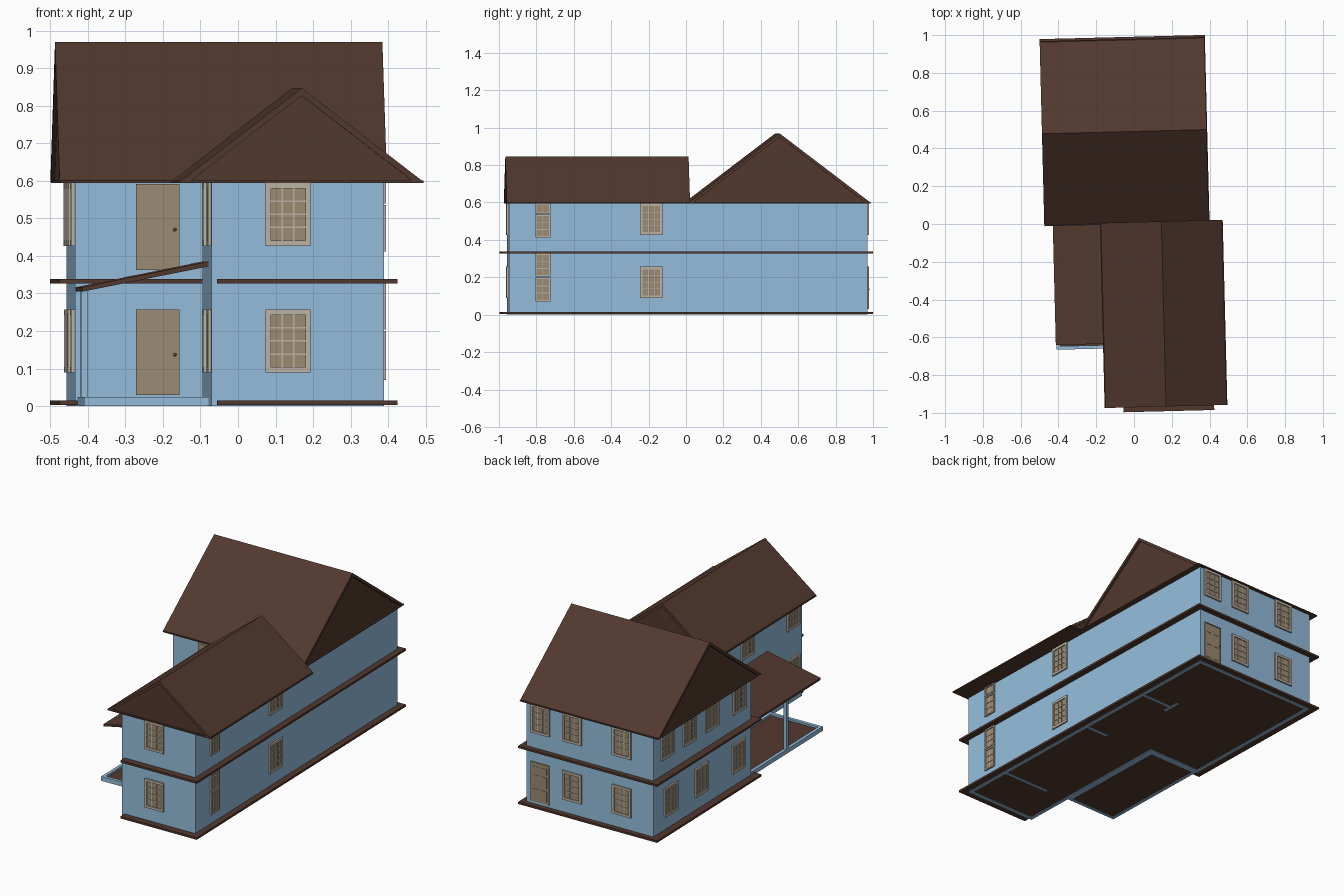
import bpy, bmesh, math
from mathutils import Matrix, Vector

if "Cube" in bpy.data.objects:
    bpy.data.objects.remove(bpy.data.objects["Cube"])

# The whole house is turned slightly about z
TURN = Matrix.Rotation(math.radians(1.45), 4, 'Z')


def material(name, rgb):
    m = bpy.data.materials.new(name)
    m.diffuse_color = (*rgb, 1)
    m.use_nodes = True
    m.node_tree.nodes["Principled BSDF"].inputs["Base Color"].default_value = m.diffuse_color
    return m


BLUE = material("blue_siding", (0.30, 0.51, 0.72))
BROWN = material("brown_roof", (0.085, 0.040, 0.027))
TAN = material("tan_panel", (0.33, 0.26, 0.17))
TRIM = material("light_trim", (0.51, 0.45, 0.38))


def finish(name, bm, mats, place=Matrix()):
    bmesh.ops.recalc_face_normals(bm, faces=bm.faces)
    me = bpy.data.meshes.new(name)
    bm.to_mesh(me)
    bm.free()
    for m in mats:
        me.materials.append(m)
    ob = bpy.data.objects.new(name, me)
    ob.matrix_world = TURN @ place
    bpy.context.collection.objects.link(ob)
    return ob


def box(bm, x0, x1, y0, y1, z0, z1, mat=0):
    size = Vector((x1 - x0, y1 - y0, z1 - z0))
    mid = Vector(((x0 + x1) / 2, (y0 + y1) / 2, (z0 + z1) / 2))
    geo = bmesh.ops.create_cube(bm, size=1, matrix=Matrix.Translation(mid) @ Matrix.Diagonal((*size, 1)))
    for f in {f for v in geo['verts'] for f in v.link_faces}:
        f.material_index = mat


def prism(bm, points, shift):
    """Extrude a closed 3D outline along shift."""
    face = bm.faces.new([bm.verts.new(p) for p in points])
    ext = bmesh.ops.extrude_face_region(bm, geom=[face], use_keep_orig=True)
    bmesh.ops.translate(bm, vec=shift, verts=[g for g in ext['geom'] if isinstance(g, bmesh.types.BMVert)])


# L-shaped outer walls
outer = [(-.095, -.956), (.365, -.956), (.365, .962), (-.433, .962), (-.433, .035), (-.095, .035)]
T = .02
inner = [(-.095 + T, -.956 + T), (.365 - T, -.956 + T), (.365 - T, .962 - T),
         (-.433 + T, .962 - T), (-.433 + T, .035 + T), (-.095 + T, .035 + T)]
bm = bmesh.new()
rings = [[bm.verts.new((x, y, z)) for x, y in pts]
         for pts, z in ((outer, 0), (outer, .6), (inner, .6), (inner, 0))]
for k in range(4):
    a, b = rings[k], rings[(k + 1) % 4]
    for i in range(6):
        j = (i + 1) % 6
        bm.faces.new((a[i], a[j], b[j], b[i]))
finish("outer_walls", bm, [BLUE])

# Short partitions inside
bm = bmesh.new()
for x0, x1, y0, y1 in ((.20, .35, 0, .015), (.15, .35, .465, .48), (.14, .155, .42, .53), (.05, .35, -.672, -.657)):
    box(bm, x0, x1, y0, y1, 0, .6)
finish("partitions", bm, [BLUE])

# Floor slabs sticking out past the walls
slab = [(-.08, -.995), (.40, -.995), (.40, .991), (-.475, .991), (-.475, 0), (-.08, 0)]
for name, z in (("ground_slab", .003), ("upper_slab", .327)):
    bm = bmesh.new()
    prism(bm, [(x, y, z) for x, y in slab], (0, 0, .012))
    finish(name, bm, [BROWN])


def gable_roof(name, half, length, rise, place):
    """Ridge along local y, centred on local x, eaves at z .597."""
    z, t, inset = .597, .02, .012
    bm = bmesh.new()
    d = t * half / rise
    prism(bm, [(-half, 0, z), (0, 0, z + rise), (half, 0, z),
               (half - d, 0, z), (0, 0, z + rise - t), (-half + d, 0, z)], (0, length, 0))
    prism(bm, [(-half + d * .8, inset, z), (0, inset, z + rise - t * .8), (half - d * .8, inset, z)],
          (0, length - 2 * inset, 0))
    box(bm, -half, half, .002, length - .002, z - .003, z + .004)
    finish(name, bm, [BROWN], place)


gable_roof("front_roof", .325, .98, .250, Matrix.Translation((.145, -.97, 0)))
gable_roof("back_roof", .490, .872, .373, Matrix.Translation((.397, .490, 0)) @ Matrix.Rotation(math.pi / 2, 4, 'Z'))

# Porch: raised rim, floor, post and sloping roof
bm = bmesh.new()
for b in ((-.427, -.409, -.655, .035), (-.427, -.095, -.655, -.637),
          (-.427, -.095, .017, .035), (-.113, -.095, -.655, .035)):
    box(bm, *b, 0, .025)
finish("porch_rim", bm, [BLUE])
bm = bmesh.new()
box(bm, -.42, -.10, -.65, .03, .003, .014)
finish("porch_floor", bm, [BROWN])
bm = bmesh.new()
box(bm, -.427, -.409, -.329, -.311, .02, .315)
finish("porch_post", bm, [BLUE])
bm = bmesh.new()
prism(bm, [(-.43, -.63, .305), (-.43, -.63, .317), (-.095, -.63, .385), (-.095, -.63, .372)], (0, .663, 0))
finish("porch_roof", bm, [BROWN])

# Wall planes: position of a point u along each wall, facing outwards
WALLS = {
    "front": lambda u: Matrix.Translation((u, -.956, 0)),
    "porch": lambda u: Matrix.Translation((u, .035, 0)),
    "right": lambda u: Matrix.Translation((.365, u, 0)) @ Matrix.Rotation(math.pi / 2, 4, 'Z'),
    "back": lambda u: Matrix.Translation((u, .962, 0)) @ Matrix.Rotation(math.pi, 4, 'Z'),
    "left": lambda u: Matrix.Translation((-.433, u, 0)) @ Matrix.Rotation(-math.pi / 2, 4, 'Z'),
    "wing_left": lambda u: Matrix.Translation((-.095, u, 0)) @ Matrix.Rotation(-math.pi / 2, 4, 'Z'),
}


def window(wall, u, z0, z1, w=.12, cols=3, rows=4, f=.014):
    bm = bmesh.new()
    h = w / 2
    box(bm, -h + f, h - f, -.003, .002, z0 + f, z1 - f, 1)
    for s in (-1, 1):
        c = s * (h - f / 2)
        box(bm, c - f / 2, c + f / 2, -.009, .002, z0, z1)
    box(bm, -h + f, h - f, -.009, .002, z0, z0 + f)
    box(bm, -h + f, h - f, -.009, .002, z1 - f, z1)
    for i in range(1, cols):
        c = -h + f + (w - 2 * f) * i / cols
        box(bm, c - .002, c + .002, -.006, -.002, z0 + f, z1 - f)
    for i in range(1, rows):
        c = z0 + f + (z1 - z0 - 2 * f) * i / rows
        box(bm, -h + f, h - f, -.006, -.002, c - .002, c + .002)
    finish(wall + "_window", bm, [TRIM, TAN], WALLS[wall](u))


def door(wall, u, z0):
    bm = bmesh.new()
    h, top = .058, z0 + .228
    box(bm, -h + .005, h - .005, -.004, .002, z0, top - .005)
    for s in (-1, 1):
        box(bm, s * h - .005 * (s > 0), s * h + .005 * (s < 0), -.007, .002, z0, top)
        for a, b in ((.015, .075), (.095, .155), (.170, .205)):
            box(bm, s * .026 - .017, s * .026 + .017, -.006, -.003, z0 + a, z0 + b)
    box(bm, -h, h, -.007, .002, top - .005, top)
    bmesh.ops.create_icosphere(bm, subdivisions=1, radius=.005, matrix=Matrix.Translation((.045, -.010, z0 + .107)))
    finish(wall + "_door", bm, [TAN], WALLS[wall](u))


LOW, HIGH = (.09, .257), (.427, .594)

# Windows repeated on both floors
for wall, places in (("front", (.109,)), ("right", (-.195,)), ("back", (.078, -.236)), ("wing_left", (-.44, -.87))):
    for u in places:
        window(wall, u, *LOW)
        window(wall, u, *HIGH)
window("back", .278, *HIGH)
for u in (.83, .62, .41, .15):
    window("left", u, *HIGH)
for u in (.80, .51, .157):
    window("left", u, *LOW)

# Narrow stacked stair windows on the right side
for z0, z1 in ((.07, .200), (.204, .327), (.412, .535), (.539, .596)):
    window("right", -.775, z0, z1, w=.08, cols=2, rows=3 if z1 - z0 > .1 else 1, f=.008)

# Doors
door("porch", -.2125, .03)
door("porch", -.2125, .363)
door("back", .278, .03)
